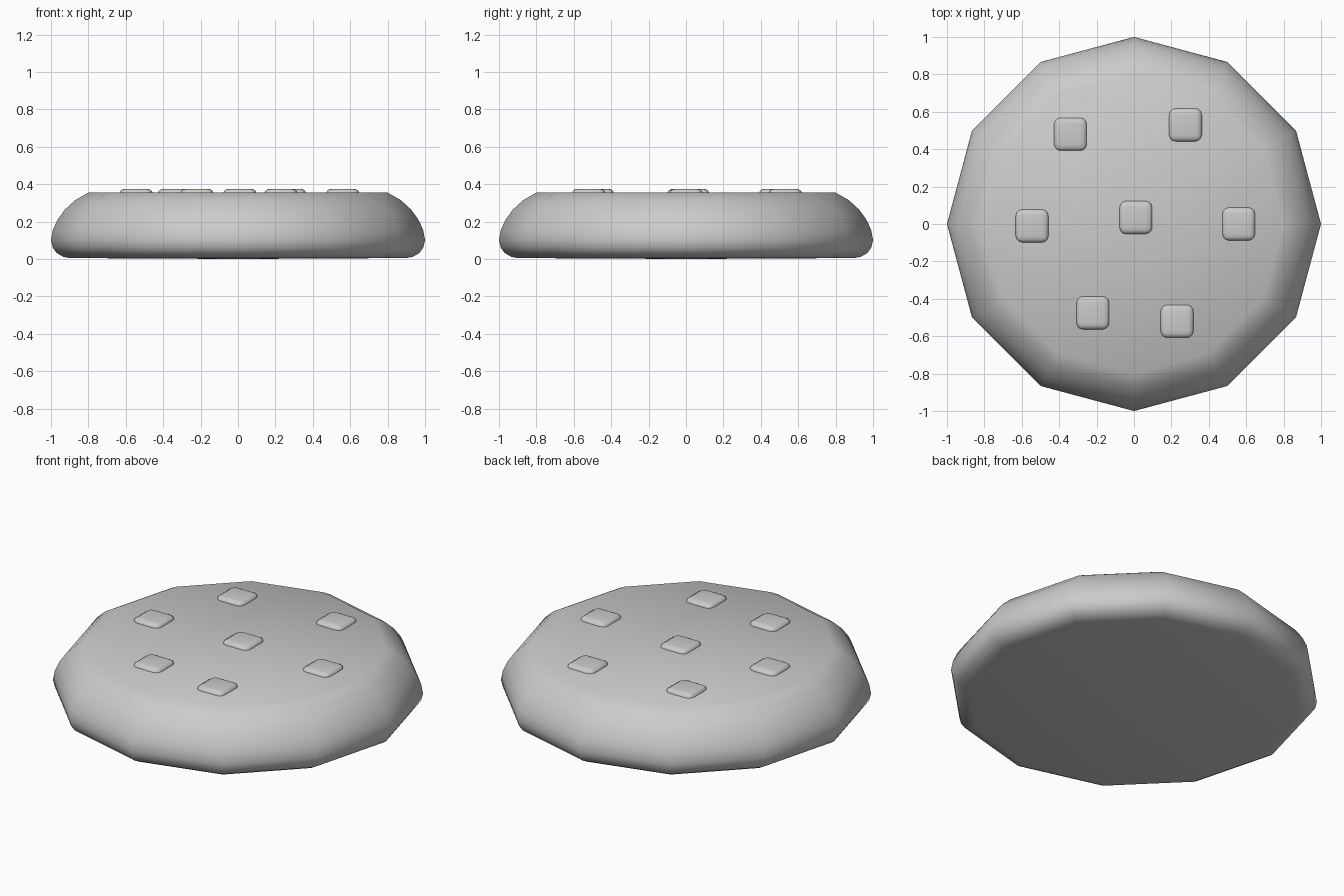
import bpy, bmesh
from math import cos, sin, pi

cube = bpy.data.objects.get("Cube")
if cube:
    bpy.data.objects.remove(cube, do_unlink=True)

# One plain grey for everything
grey = bpy.data.materials.new("plain_grey")
grey.use_nodes = True
colour = (0.6, 0.6, 0.6, 1)
grey.diffuse_color = colour
grey.node_tree.nodes["Principled BSDF"].inputs["Base Color"].default_value = colour


def finish(bm, name):
    bmesh.ops.recalc_face_normals(bm, faces=bm.faces)
    for face in bm.faces:
        face.smooth = True
    mesh = bpy.data.meshes.new(name)
    bm.to_mesh(mesh)
    bm.free()
    mesh.materials.append(grey)
    obj = bpy.data.objects.new(name, mesh)
    bpy.context.collection.objects.link(obj)
    return obj


# Biscuit body: a twelve-sided lathe of a rounded profile (radius, height)
SIDES = 12
profile = [(0.90, 0.005), (0.935, 0.012), (0.97, 0.032), (0.99, 0.06), (1.0, 0.10),
           (0.99, 0.155), (0.965, 0.21), (0.925, 0.265), (0.87, 0.315), (0.80, 0.355)]
bm = bmesh.new()
rings = [[bm.verts.new((r * cos(2 * pi * i / SIDES), r * sin(2 * pi * i / SIDES), z))
          for i in range(SIDES)] for r, z in profile]
for low, high in zip(rings, rings[1:]):
    for i in range(SIDES):
        j = (i + 1) % SIDES
        bm.faces.new((low[i], low[j], high[j], high[i]))
# Caps: fan on top, flat base closing at z = 0
for ring, z in ((rings[0], 0.0), (rings[-1], 0.355)):
    centre = bm.verts.new((0, 0, z))
    for i in range(SIDES):
        bm.faces.new((ring[i], ring[(i + 1) % SIDES], centre))
finish(bm, "biscuit_body")

# Chips: softly rounded blocks pressed into the top
chip_spots = [(-0.34, 0.48), (0.275, 0.53), (0.01, 0.035), (-0.545, -0.01),
              (0.56, 0.0), (-0.22, -0.475), (0.23, -0.52)]
for number, (x, y) in enumerate(chip_spots, 1):
    bm = bmesh.new()
    bmesh.ops.create_cube(bm, size=0.176)
    bmesh.ops.bevel(bm, geom=bm.edges[:], offset=0.035, segments=3,
                    profile=0.5, affect='EDGES')
    # Bulge the sides slightly and flatten the block
    for v in bm.verts:
        v.co.x *= 1 - 0.6 * abs(v.co.y) ** 1.5
        v.co.z *= 0.55
    chip = finish(bm, f"chip_{number}")
    chip.location = (x, y, 0.327)
